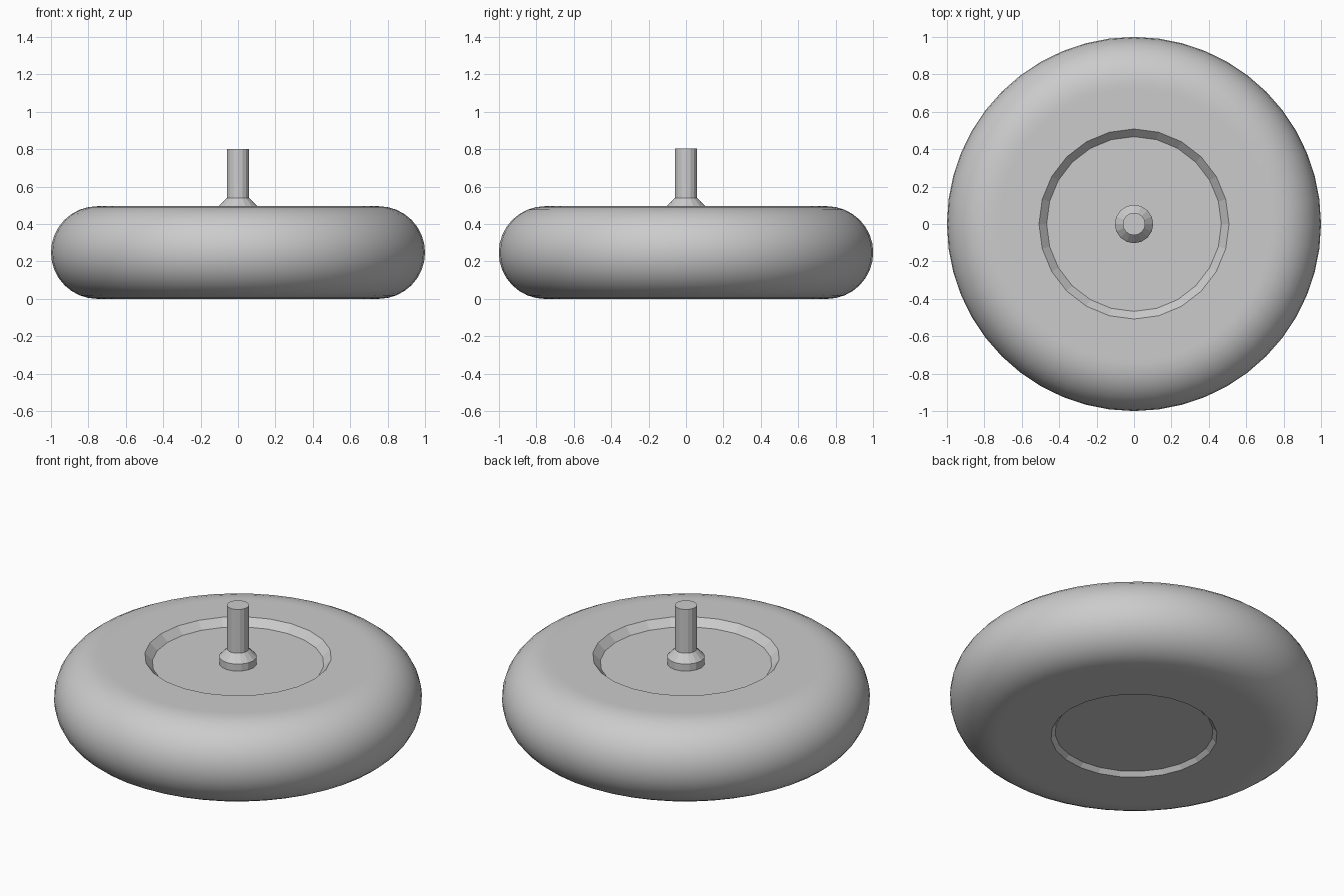
import bpy
import bmesh
import math

if "Cube" in bpy.data.objects:
    bpy.data.objects.remove(bpy.data.objects["Cube"], do_unlink=True)

grey = bpy.data.materials.new("plain grey")
colour = (0.6, 0.6, 0.6, 1)
grey.diffuse_color = colour
grey.use_nodes = True
grey.node_tree.nodes["Principled BSDF"].inputs["Base Color"].default_value = colour


def lathe(name, profile, sides, facets, smooth):
    """Spin (radius, height) points from bottom to top and cap both ends.
    Rings flagged by facets keep only every second corner; smooth flags bands."""
    bm = bmesh.new()
    rings = []
    for i, (radius, height) in enumerate(profile):
        ring = []
        for k in range(sides):
            angle = math.tau * k / sides + math.pi / 2
            r = radius
            if facets(i) and k % 2:
                r *= math.cos(math.tau / sides)
            ring.append(bm.verts.new((r * math.cos(angle), r * math.sin(angle), height)))
        rings.append(ring)
    for i, (low, high) in enumerate(zip(rings, rings[1:])):
        for k in range(sides):
            n = (k + 1) % sides
            face = bm.faces.new((low[k], low[n], high[n], high[k]))
            face.smooth = smooth(i)
    bm.faces.new(rings[0][::-1])
    bm.faces.new(rings[-1])
    bmesh.ops.recalc_face_normals(bm, faces=bm.faces)
    mesh = bpy.data.meshes.new(name)
    bm.to_mesh(mesh)
    bm.free()
    mesh.materials.append(grey)
    obj = bpy.data.objects.new(name, mesh)
    bpy.context.collection.objects.link(obj)
    return obj


# Rounded tyre with a shallow dish on each side
TUBE = 0.2475
CENTRE = 1 - TUBE
STEPS = 16
dish_below = [(0.43, 0.025), (0.452, 0), (CENTRE - 0.03, 0)]
dish_above = [(CENTRE - 0.03, 2 * TUBE), (0.508, 2 * TUBE), (0.467, 0.453)]
bulge = []
for s in range(STEPS + 1):
    a = math.pi * s / STEPS - math.pi / 2
    bulge.append((CENTRE + TUBE * math.cos(a), TUBE + TUBE * math.sin(a)))
profile = dish_below + bulge + dish_above
last = len(profile) - 1
lathe("wheel", profile, 48,
      facets=lambda i: i < 2 or i > last - 2,
      smooth=lambda i: 2 <= i <= last - 3)

# Axle pin with a flared collar
lathe("axle", [(0.103, 0.44), (0.103, 0.495), (0.06, 0.54), (0.06, 0.802)], 16,
      facets=lambda i: False, smooth=lambda i: False)
